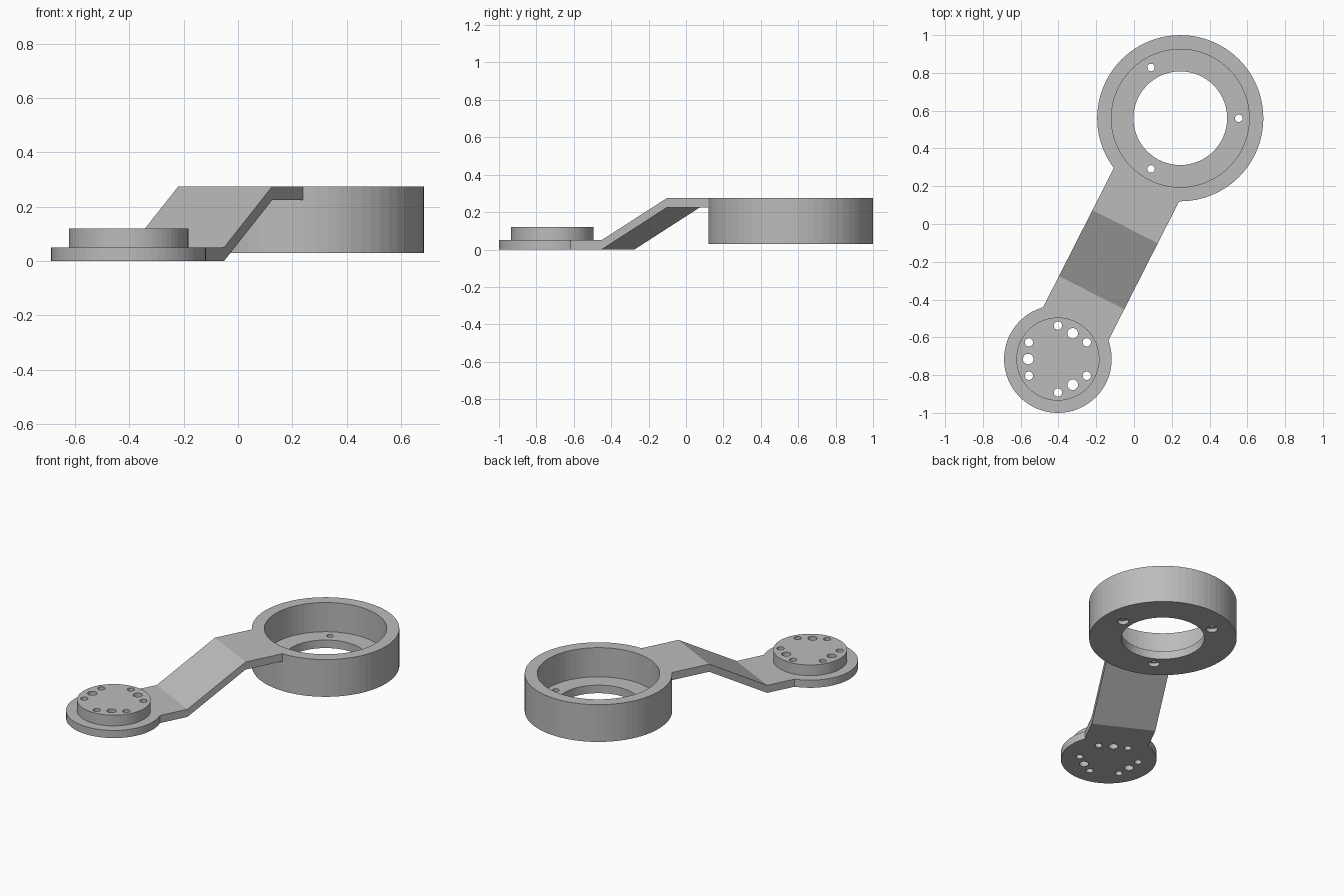
import bpy
import bmesh
from math import radians, cos, sin, atan2, hypot
from mathutils import Matrix

if "Cube" in bpy.data.objects:
    bpy.data.objects.remove(bpy.data.objects["Cube"], do_unlink=True)

HUB = (-0.403, -0.715)
RING = (0.245, 0.56)
TOP, THICK = 0.275, 0.05

grey = bpy.data.materials.new("plain_grey")
grey.use_nodes = True
grey.diffuse_color = (0.5, 0.5, 0.5, 1)
grey.node_tree.nodes["Principled BSDF"].inputs["Base Color"].default_value = (0.5, 0.5, 0.5, 1)


def cylinder(name, centre, radius, z0, z1, sides=64):
    bpy.ops.mesh.primitive_cylinder_add(
        vertices=sides, radius=radius, depth=z1 - z0,
        location=(centre[0], centre[1], (z0 + z1) / 2))
    obj = bpy.context.object
    obj.name = name
    obj.data.materials.append(grey)
    return obj


def combine(body, tool, operation):
    mod = body.modifiers.new(operation.lower(), "BOOLEAN")
    mod.operation, mod.object, mod.solver = operation, tool, "EXACT"
    tool.hide_render = True
    bpy.context.view_layer.objects.active = body
    bpy.ops.object.modifier_apply(modifier=mod.name)
    bpy.data.objects.remove(tool, do_unlink=True)


def polar(centre, radius, degrees):
    a = radians(degrees)
    return centre[0] + radius * cos(a), centre[1] + radius * sin(a)


def make_arm(half_width):
    """Stepped strap running from the hub to the ring."""
    dx, dy = RING[0] - HUB[0], RING[1] - HUB[1]
    reach = hypot(dx, dy)
    path = [(0, 0), (0.394, 0), (0.786, TOP - THICK), (reach - 0.28, TOP - THICK)]
    outline = path + [(s, z + THICK) for s, z in reversed(path)]
    bm = bmesh.new()
    face = bm.faces.new([bm.verts.new((s, -half_width, z)) for s, z in outline])
    ext = bmesh.ops.extrude_face_region(bm, geom=[face])
    moved = [v for v in ext["geom"] if isinstance(v, bmesh.types.BMVert)]
    bmesh.ops.translate(bm, verts=moved, vec=(0, 2 * half_width, 0))
    bmesh.ops.recalc_face_normals(bm, faces=bm.faces)
    bm.transform(Matrix.Translation((*HUB, 0)) @ Matrix.Rotation(atan2(dy, dx), 4, "Z"))
    mesh = bpy.data.meshes.new("arm")
    bm.to_mesh(mesh)
    bm.free()
    mesh.materials.append(grey)
    obj = bpy.data.objects.new("arm", mesh)
    bpy.context.collection.objects.link(obj)
    return obj


# Solid body: arm, hub plate, raised boss and ring housing
bracket = make_arm(0.194)
bracket.name = "offset_bracket"
combine(bracket, cylinder("hub_plate", HUB, 0.285, 0, THICK), "UNION")
combine(bracket, cylinder("hub_boss", HUB, 0.22, 0.02, 0.12), "UNION")
combine(bracket, cylinder("ring_housing", RING, 0.44, 0.03, TOP), "UNION")

# Ring pocket and central opening
combine(bracket, cylinder("pocket", RING, 0.365, 0.083, 0.4), "DIFFERENCE")
combine(bracket, cylinder("opening", RING, 0.248, -0.1, 0.4), "DIFFERENCE")

# Ring screw holes with recesses underneath
for angle in (0, 120, 240):
    spot = polar(RING, 0.31, angle)
    combine(bracket, cylinder("screw_hole", spot, 0.02, -0.1, 0.2, 24), "DIFFERENCE")
    combine(bracket, cylinder("screw_recess", spot, 0.034, -0.1, 0.055, 24), "DIFFERENCE")

# Hub holes: six small, three large
for angle in range(30, 390, 60):
    combine(bracket, cylinder("small_hole", polar(HUB, 0.177, angle), 0.022, -0.1, 0.3, 24), "DIFFERENCE")
for angle in (60, 180, 300):
    combine(bracket, cylinder("large_hole", polar(HUB, 0.157, angle), 0.028, -0.1, 0.3, 24), "DIFFERENCE")
